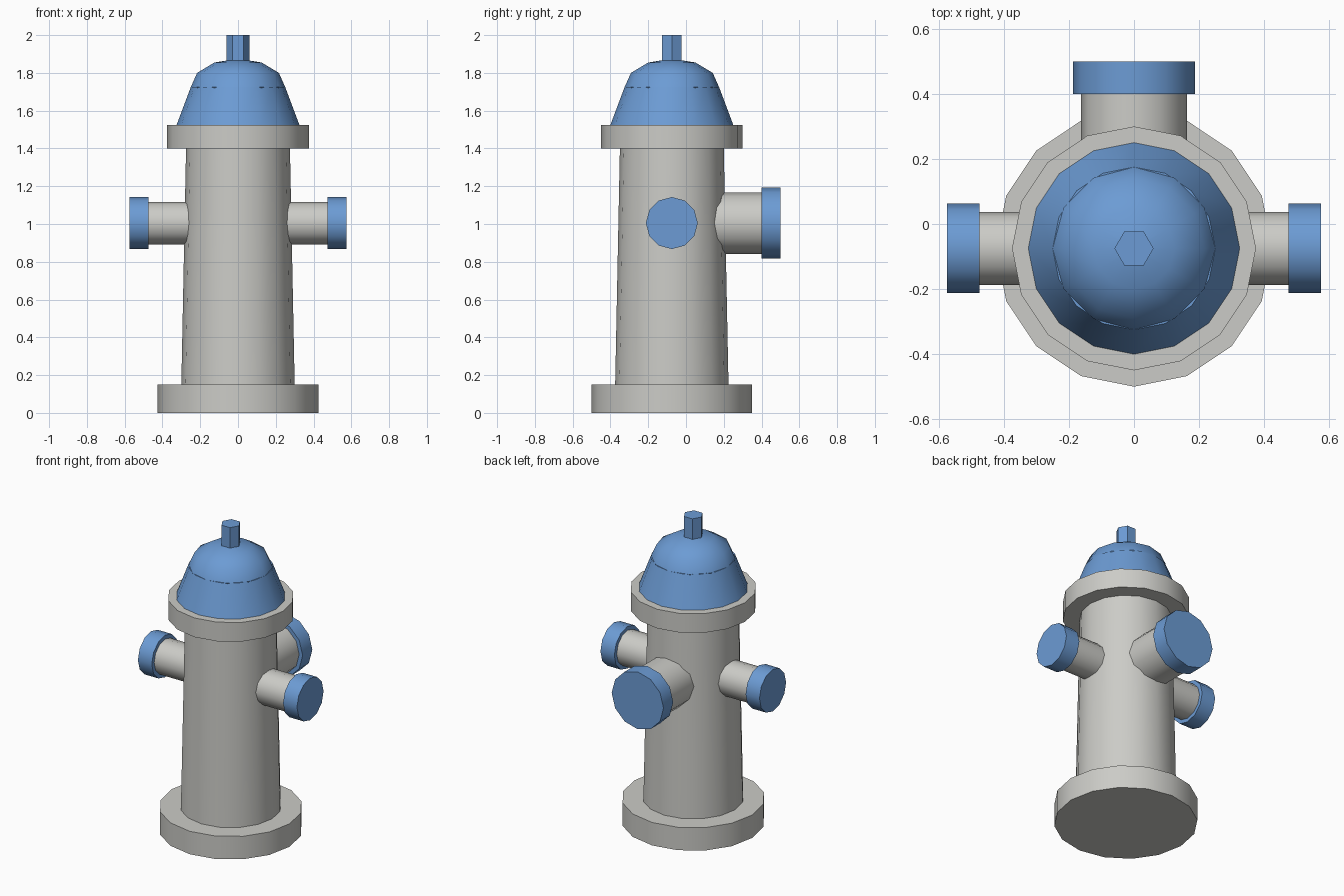
import bpy, bmesh
from math import sin, cos, pi, radians
from mathutils import Matrix

if "Cube" in bpy.data.objects:
    bpy.data.objects.remove(bpy.data.objects["Cube"])


def make_material(name, colour):
    mat = bpy.data.materials.new(name)
    mat.use_nodes = True
    mat.diffuse_color = colour
    mat.node_tree.nodes["Principled BSDF"].inputs["Base Color"].default_value = colour
    return mat


GREY = make_material("light grey", (0.60, 0.60, 0.57, 1))
BLUE = make_material("blue", (0.15, 0.33, 0.66, 1))

BODY_Y = -0.075   # axis of the upright barrel
OUTLET_Z = 1.005  # height of the outlet axes
BARREL = Matrix.Translation((0, BODY_Y, 0))


def turned(name, profile, sides, mat, frame=BARREL):
    """Spin (radius, height) points about the frame's z axis and cap both ends."""
    bm = bmesh.new()
    rings = []
    for r, h in profile:
        rings.append([bm.verts.new((r * cos(2 * pi * i / sides),
                                    r * sin(2 * pi * i / sides), h))
                      for i in range(sides)])
    for low, high in zip(rings, rings[1:]):
        for i in range(sides):
            j = (i + 1) % sides
            bm.faces.new((low[i], low[j], high[j], high[i]))
    bm.faces.new(rings[0][::-1])
    bm.faces.new(rings[-1])
    bmesh.ops.remove_doubles(bm, verts=bm.verts, dist=1e-5)
    bm.transform(frame)
    bmesh.ops.recalc_face_normals(bm, faces=bm.faces)
    mesh = bpy.data.meshes.new(name)
    bm.to_mesh(mesh)
    bm.free()
    mesh.materials.append(mat)
    obj = bpy.data.objects.new(name, mesh)
    bpy.context.collection.objects.link(obj)
    bpy.ops.object.select_all(action='DESELECT')
    obj.select_set(True)
    bpy.context.view_layer.objects.active = obj
    bpy.ops.object.shade_smooth_by_angle(angle=radians(40))
    return obj


# Upright barrel with its flanges
turned("base_flange", [(0.425, 0), (0.425, 0.15)], 16, GREY)
turned("barrel", [(0.30, 0.15), (0.275, 1.40)], 16, GREY)
turned("top_flange", [(0.375, 1.40), (0.375, 1.525)], 16, GREY)

# Bonnet: sloped skirt, flattened dome and hexagonal nut
turned("bonnet_skirt", [(0.325, 1.525), (0.25, 1.725)], 16, BLUE)
dome = [(0.25 * cos(a), 1.725 + 0.15 * sin(a))
        for a in (radians(d) for d in (-30, 0, 30, 60))]
turned("bonnet_dome", dome + [(0.001, 1.875)], 12, BLUE)
turned("operating_nut", [(0.06, 1.82), (0.06, 2.0)], 6, BLUE)


# Outlets: a pipe from inside the barrel with a wider cap on its end
def outlet(name, rotation, pipe_r, cap_r, pipe_end):
    frame = Matrix.Translation((0, BODY_Y, OUTLET_Z)) @ rotation
    turned(name + "_pipe", [(pipe_r, 0.15), (pipe_r, pipe_end)], 12, GREY, frame)
    turned(name + "_cap", [(cap_r, pipe_end), (cap_r, pipe_end + 0.1)], 12, BLUE, frame)


for side, sign in (("left", 1), ("right", -1)):
    outlet(side + "_outlet", Matrix.Rotation(sign * pi / 2, 4, 'Y'), 0.1125, 0.1375, 0.475)
outlet("rear_outlet", Matrix.Rotation(-pi / 2, 4, 'X'), 0.1625, 0.1875, 0.475)
